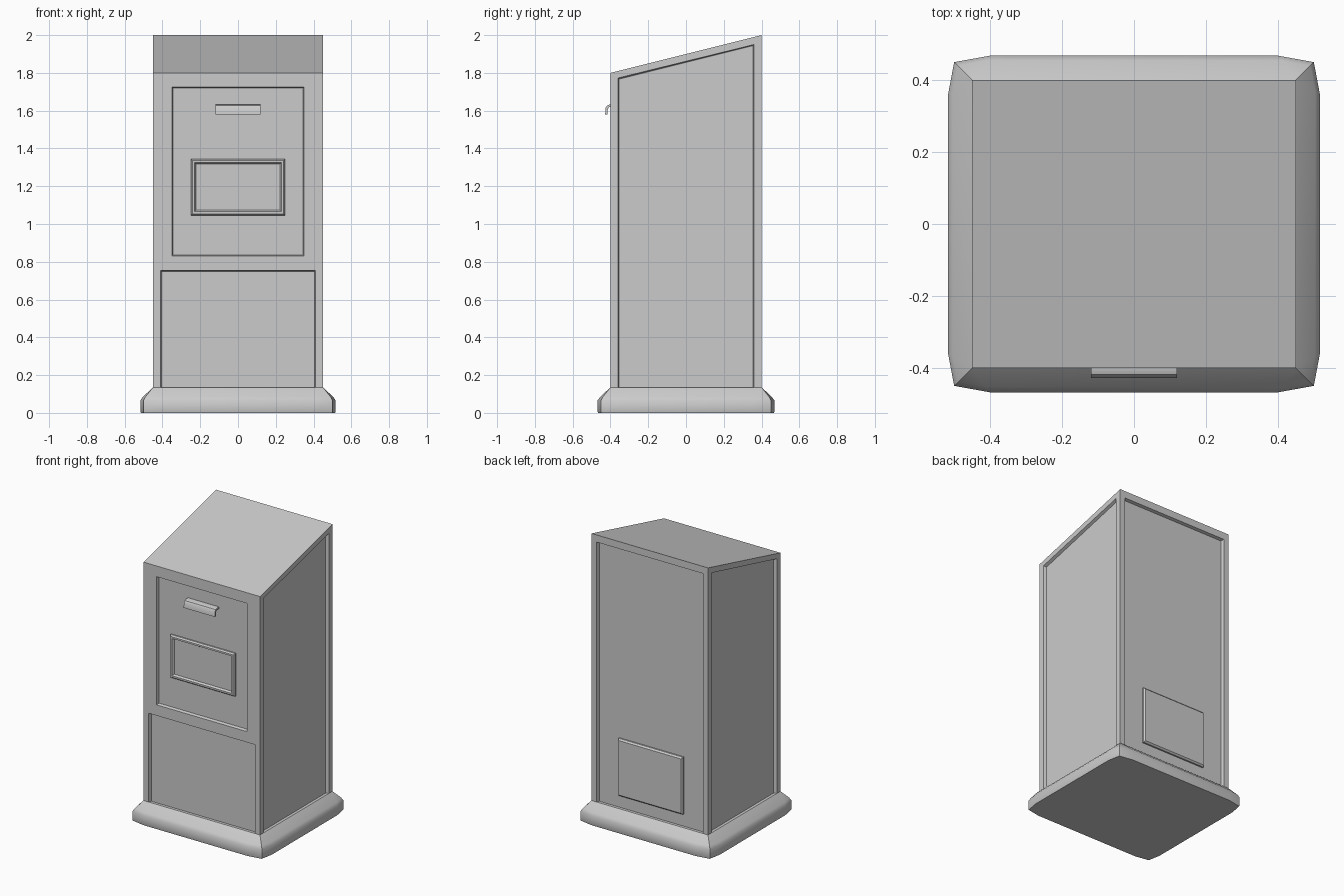
import bpy, bmesh

if "Cube" in bpy.data.objects:
    bpy.data.objects.remove(bpy.data.objects["Cube"])


def loft(name, loops, smooth=False):
    """Closed solid skinned through equal-length point loops."""
    bm = bmesh.new()
    rings = [[bm.verts.new(p) for p in loop] for loop in loops]
    n = len(rings[0])
    for a, b in zip(rings, rings[1:]):
        for i in range(n):
            j = (i + 1) % n
            bm.faces.new((a[i], a[j], b[j], b[i]))
    bm.faces.new(rings[0])
    bm.faces.new(rings[-1])
    bmesh.ops.remove_doubles(bm, verts=bm.verts, dist=1e-5)
    bmesh.ops.recalc_face_normals(bm, faces=bm.faces)
    mesh = bpy.data.meshes.new(name)
    bm.to_mesh(mesh)
    bm.free()
    obj = bpy.data.objects.new(name, mesh)
    bpy.context.collection.objects.link(obj)
    if smooth:
        bpy.ops.object.select_all(action='DESELECT')
        obj.select_set(True)
        bpy.context.view_layer.objects.active = obj
        bpy.ops.object.shade_smooth_by_angle(angle=0.6)
    return obj


def rect(hx, z0, z1, y, inset=0.0):
    x, a, b = hx - inset, z0 + inset, z1 - inset
    return [(-x, y, a), (x, y, a), (x, y, b), (-x, y, b)]


def side(x, inset=0.0):
    """Side panel outline following the sloped roof."""
    y, i = 0.36 - inset, inset
    return [(x, -y, 0.1), (x, y, 0.1), (x, y, 1.95 - i), (x, -y, 1.773 - i)]


# Cabinet shell with sloped top
outline = [(-0.40, 0.12), (0.40, 0.12), (0.40, 2.0), (-0.40, 1.8)]
body = loft("cabinet_body", [[(x, y, z) for y, z in outline] for x in (-0.45, 0.45)])

# Recessed panels cut with slightly tapered walls
T = 0.006
cutters = [
    loft("front_door_cutter", [rect(0.35, 0.83, 1.725, -0.45), rect(0.35, 0.83, 1.725, -0.40),
                               rect(0.35, 0.83, 1.725, -0.38, T)]),
    loft("front_lower_cutter", [rect(0.41, 0.1, 0.755, -0.45), rect(0.41, 0.1, 0.755, -0.40),
                                rect(0.41, 0.1, 0.755, -0.38, T)]),
    loft("back_cutter", [rect(0.41, 0.1, 1.95, 0.45), rect(0.41, 0.1, 1.95, 0.40),
                         rect(0.41, 0.1, 1.95, 0.38, T)]),
]
for s in (-1, 1):
    cutters.append(loft("side_cutter", [side(s * 0.5), side(s * 0.45), side(s * 0.43, T)]))
bpy.context.view_layer.objects.active = body
for cutter in cutters:
    cutter.hide_render = True
    mod = body.modifiers.new("recess", 'BOOLEAN')
    mod.operation = 'DIFFERENCE'
    mod.solver = 'EXACT'
    mod.object = cutter
    bpy.ops.object.modifier_apply(modifier=mod.name)
    bpy.data.objects.remove(cutter)


# Flared plinth: blends from the cabinet corners to a rounded foot
def foot(t, z):
    pts = []
    for sx, sy in ((1, 1), (-1, 1), (-1, -1), (1, -1)):
        corner = [(0.517, 0.36), (0.50, 0.45), (0.40, 0.468)]
        if sx * sy < 0:
            corner.reverse()
        for x, y in corner:
            pts.append((sx * (0.45 + (x - 0.45) * t), sy * (0.40 + (y - 0.40) * t), z))
    return pts


loft("plinth", [foot(0.96, 0), foot(1, 0.006), foot(1, 0.066), foot(0.8, 0.085), foot(0, 0.135)], True)

# Raised window frame with sunken pane
W = (0.25, 1.045, 1.345)
loft("window_frame", [rect(*W, -0.375), rect(*W, -0.39), rect(*W, -0.40, 0.008),
                      rect(*W, -0.40, 0.02), rect(*W, -0.386, 0.028)])

# Hooked pull handle
hook = [(-0.375, 1.632), (-0.405, 1.632), (-0.418, 1.627), (-0.426, 1.615), (-0.428, 1.58),
        (-0.416, 1.58), (-0.414, 1.608), (-0.409, 1.617), (-0.402, 1.62), (-0.375, 1.62)]
loft("pull_handle", [[(x, y, z) for y, z in hook] for x in (-0.12, 0.12)], True)

# Raised service hatch on the back
H = (0.25, 0.22, 0.62)
loft("back_hatch", [rect(*H, 0.375), rect(*H, 0.39), rect(*H, 0.40, 0.01)])
